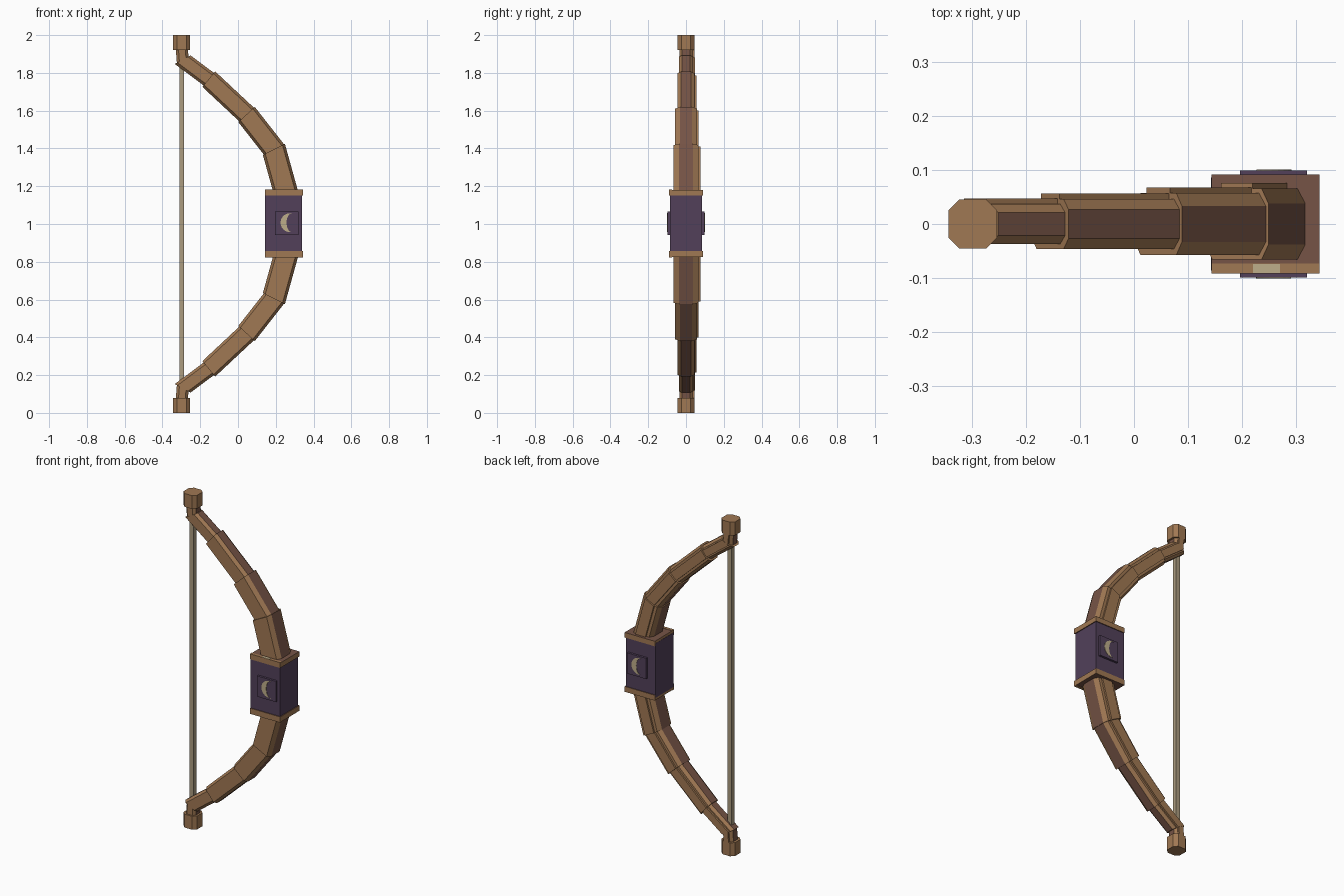
import bpy, bmesh, math
from mathutils import Vector

if "Cube" in bpy.data.objects:
    bpy.data.objects.remove(bpy.data.objects["Cube"])


def material(name, rgb):
    # sRGB 0-255 to linear
    lin = [((c / 255 + 0.055) / 1.055) ** 2.4 for c in rgb]
    m = bpy.data.materials.new(name)
    m.diffuse_color = (*lin, 1)
    m.use_nodes = True
    m.node_tree.nodes["Principled BSDF"].inputs["Base Color"].default_value = m.diffuse_color
    return m


WOOD = material("light_wood", (160, 120, 83))
DARK = material("dark_wood", (118, 84, 70))
WRAP = material("purple_wrap", (82, 64, 90))
CREAM = material("cream_inlay", (190, 174, 138))
CORD = material("cord", (172, 156, 128))


def finish(name, bm, *mats):
    bmesh.ops.recalc_face_normals(bm, faces=bm.faces)
    me = bpy.data.meshes.new(name)
    bm.to_mesh(me)
    bm.free()
    for m in mats:
        me.materials.append(m)
    ob = bpy.data.objects.new(name, me)
    bpy.context.collection.objects.link(ob)
    return ob


def box(name, x0, x1, y0, y1, z0, z1, *mats):
    bm = bmesh.new()
    bmesh.ops.create_cube(bm, size=1)
    for v in bm.verts:
        v.co = ((x0 + x1) / 2 + v.co.x * (x1 - x0),
                (y0 + y1) / 2 + v.co.y * (y1 - y0),
                (z0 + z1) / 2 + v.co.z * (z1 - z0))
    if len(mats) > 1:  # second colour on horizontal faces
        bm.normal_update()
        for f in bm.faces:
            f.material_index = int(abs(f.normal.z) > 0.5)
    return finish(name, bm, *mats)


def loft(bm, rings, dark=()):
    rows = [[bm.verts.new(p) for p in r] for r in rings]
    n = len(rows[0])
    for a, b in zip(rows, rows[1:]):
        for k in range(n):
            f = bm.faces.new((a[k], a[(k + 1) % n], b[(k + 1) % n], b[k]))
            f.material_index = int(k in dark)
    bm.faces.new(rows[0][::-1])
    bm.faces.new(rows[-1])


# Limbs: stepped, mitred segments with a chamfered section and a rib behind
PATH = [Vector(p) for p in [(0.272, 1.10), (0.19, 1.395), (0.045, 1.58),
                            (-0.155, 1.767), (-0.293, 1.87), (-0.299, 1.95)]]
SIZES = [(0.064, 0.066), (0.059, 0.057), (0.053, 0.046),
         (0.043, 0.037), (0.032, 0.035)]  # half width, half depth


def section(w, t):
    c, e, r = 0.014, t * 0.42, 0.5 * w
    return [(w, -t + e), (w, t - e), (w - c, t), (r, t), (r, t + 0.01),
            (-r, t + 0.01), (-r, t), (-w + c, t), (-w, t - e),
            (-w, -t + e), (-w + c, -t), (w - c, -t)]


def limb_normals():
    ns = []
    for a, b in zip(PATH, PATH[1:]):
        d = (b - a).normalized()
        ns.append(Vector((d.y, -d.x)))
    return ns


NORMALS = limb_normals()


def joint_axis(i, seg):
    near = NORMALS[max(i - 1, 0)] + NORMALS[min(i, len(NORMALS) - 1)]
    near.normalize()
    return near / near.dot(NORMALS[seg])


for label, flip in (("upper", False), ("lower", True)):
    for s, (w, t) in enumerate(SIZES):
        rings = []
        for i in (s, s + 1):
            ax, p = joint_axis(i, s), PATH[i]
            ring = []
            for u, v in section(w, t):
                q = p + ax * u
                ring.append((q.x, v, 2 - q.y if flip else q.y))
            rings.append(ring)
        bm = bmesh.new()
        loft(bm, rings, dark=(0, 8))
        finish(f"{label}_limb_{s + 1}", bm, WOOD, DARK)

    # Octagonal tip
    z0, z1 = (0.0, 0.08) if flip else (1.92, 2.0)
    a, b = 0.045, 0.025
    octagon = [(a, -b), (a, b), (b, a), (-b, a), (-a, b), (-a, -b), (-b, -a), (b, -a)]
    bm = bmesh.new()
    loft(bm, [[(x - 0.298, y, z) for x, y in octagon] for z in (z0, z1)])
    finish(f"{label}_tip", bm, WOOD)

    # Collar at the end of the grip, with a pale strip along its front edge
    z0, z1 = (0.825, 0.857) if flip else (1.15, 1.18)
    box(f"{label}_collar", 0.143, 0.343, -0.091, 0.091, z0, z1, WOOD, DARK)
    face = z0 if flip else z1
    box(f"{label}_collar_strip", 0.143, 0.343, -0.091, -0.073,
        face - 0.002, face + 0.002, WOOD)
    box(f"{label}_collar_inlay", 0.22, 0.27, -0.0905, -0.0735,
        face - 0.003, face + 0.003, CREAM)

# Grip
box("grip", 0.142, 0.338, -0.086, 0.086, 0.84, 1.165, WRAP)

# Badge panels with a crescent on both sides
for label, side in (("front", -1), ("back", 1)):
    y0, y1 = sorted((side * 0.08, side * 0.099))
    box(f"{label}_badge", 0.196, 0.32, y0, y1, 0.943, 1.067, WRAP)
    bm = bmesh.new()
    steps, rows = 14, []
    for k in range(steps + 1):
        ang = math.radians(75 + 210 * k / steps)
        x, z = 0.05 * math.cos(ang), 0.05 * math.sin(ang)
        inner = x + 0.030 * math.sin(math.pi * k / steps) + 0.002
        rows.append([(0.275 + px if side < 0 else 0.241 - px, side * yy, 1.007 + z)
                     for px, yy in ((x, 0.098), (inner, 0.098),
                                    (inner, 0.101), (x, 0.101))])
    loft(bm, rows)
    finish(f"{label}_crescent", bm, CREAM)

# String
box("string", -0.311, -0.285, -0.013, 0.013, 0.13, 1.87, CORD)
